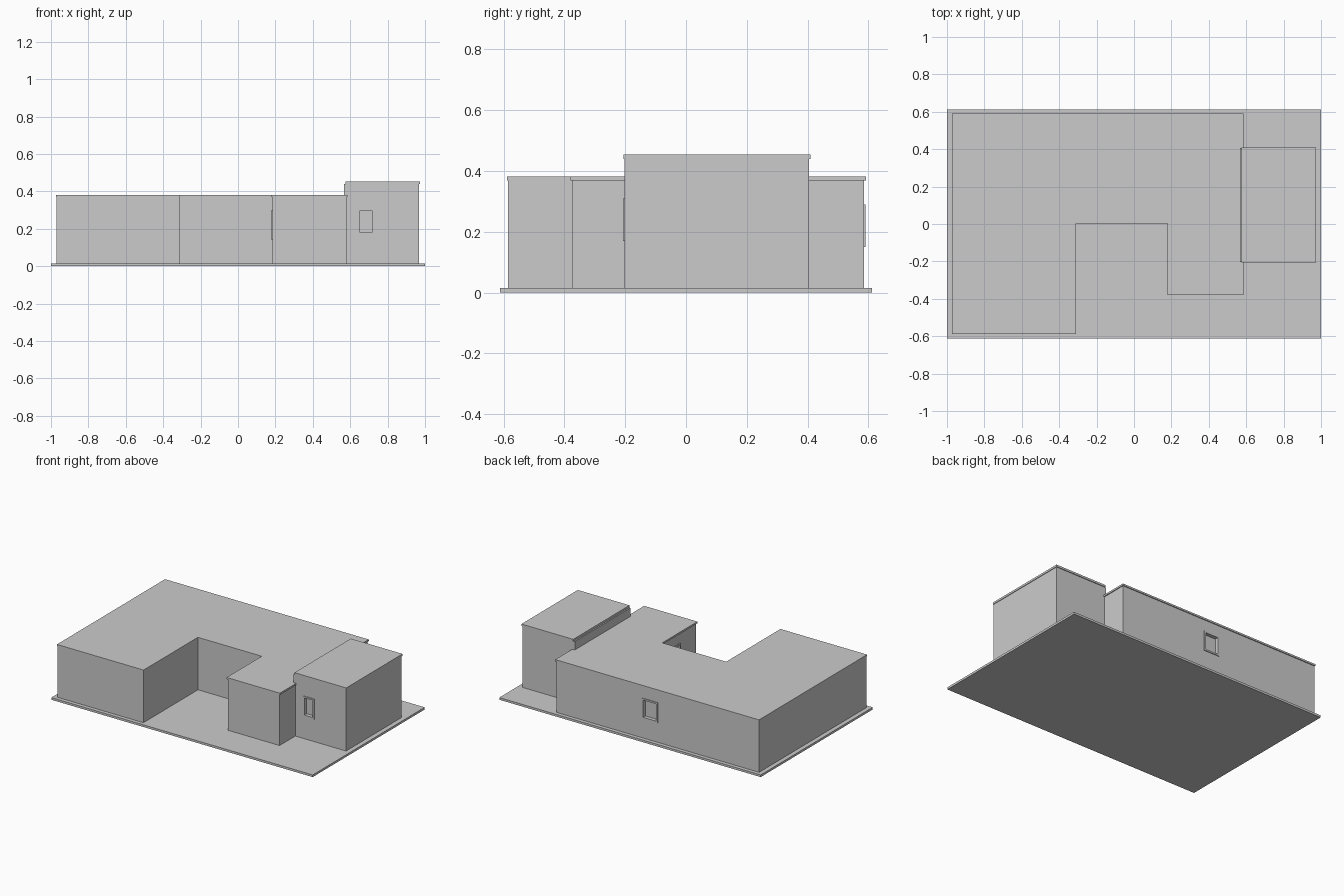
import bpy, bmesh
from mathutils import Vector

if "Cube" in bpy.data.objects:
    bpy.data.objects.remove(bpy.data.objects["Cube"])

grey = bpy.data.materials.new("plain grey")
grey.diffuse_color = (0.6, 0.6, 0.6, 1)
grey.use_nodes = True
grey.node_tree.nodes["Principled BSDF"].inputs["Base Color"].default_value = grey.diffuse_color


def prism(name, outline, z0, z1):
    """Extrude a counter-clockwise floor outline between two heights."""
    bm = bmesh.new()
    low = [bm.verts.new((x, y, z0)) for x, y in outline]
    high = [bm.verts.new((x, y, z1)) for x, y in outline]
    bm.faces.new(low[::-1])
    bm.faces.new(high)
    n = len(outline)
    for i in range(n):
        j = (i + 1) % n
        bm.faces.new((low[i], low[j], high[j], high[i]))
    mesh = bpy.data.meshes.new(name)
    bm.to_mesh(mesh)
    bm.free()
    mesh.materials.append(grey)
    obj = bpy.data.objects.new(name, mesh)
    bpy.context.collection.objects.link(obj)
    return obj


def rect(x0, x1, y0, y1):
    return [(x0, y0), (x1, y0), (x1, y1), (x0, y1)]


def cut(target, cutter):
    """Subtract the cutter and throw it away."""
    mod = target.modifiers.new("cut", 'BOOLEAN')
    mod.operation = 'DIFFERENCE'
    mod.solver = 'EXACT'
    mod.object = cutter
    cutter.hide_render = True
    bpy.context.view_layer.objects.active = target
    bpy.ops.object.modifier_apply(modifier=mod.name)
    bpy.data.objects.remove(cutter)


def window(name, wall, centre, normal, width, height):
    """Recess the wall and put a thin projecting frame round the opening."""
    c, n = Vector(centre), Vector(normal)
    side = Vector((abs(n.y), abs(n.x), 0))

    def block(label, w, h, back, front):
        a = c - side * w / 2 + n * back
        b = c + side * w / 2 + n * front
        xs, ys = sorted((a.x, b.x)), sorted((a.y, b.y))
        return prism(label, rect(*xs, *ys), c.z - h / 2, c.z + h / 2)

    rim = 0.011
    cut(wall, block("opening", width - 2 * rim, height - 2 * rim, -0.02, 0.02))
    frame = block(name, width, height, -0.01, 0.005)
    cut(frame, block("opening", width - 2 * rim, height - 2 * rim, -0.03, 0.03))


# Ground slab
prism("base_slab", rect(-1, 1, -0.612, 0.612), 0, 0.015)

# Main U-shaped block; d is how far the roof edge overhangs the walls
def main_outline(d):
    return [(-0.97 - d * 0.5, -0.586 - d * 0.5), (-0.313 + d * 0.5, -0.586 - d * 0.5),
            (-0.313 + d * 0.5, 0.010 - d), (0.185 - d, 0.010 - d),
            (0.185 - d, -0.374 - d), (0.58 + d, -0.374 - d),
            (0.58 + d, 0.586 + d), (-0.97 - d * 0.5, 0.586 + d)]


main = prism("main_walls", main_outline(0), 0.015, 0.369)
prism("main_roof", main_outline(0.006), 0.369, 0.381)

# Taller side block with its roof set back on the inner side
tower = prism("tower_walls", rect(0.567, 0.968, -0.202, 0.405), 0.015, 0.440)
prism("tower_roof", rect(0.576, 0.972, -0.206, 0.410), 0.440, 0.454)

# Windows
window("tower_window", tower, (0.684, -0.202, 0.24), (0, -1, 0), 0.086, 0.14)
window("back_window", main, (-0.135, 0.586, 0.22), (0, 1, 0), 0.12, 0.14)
window("courtyard_window", main, (0.185, -0.14, 0.22), (-1, 0, 0), 0.12, 0.16)
